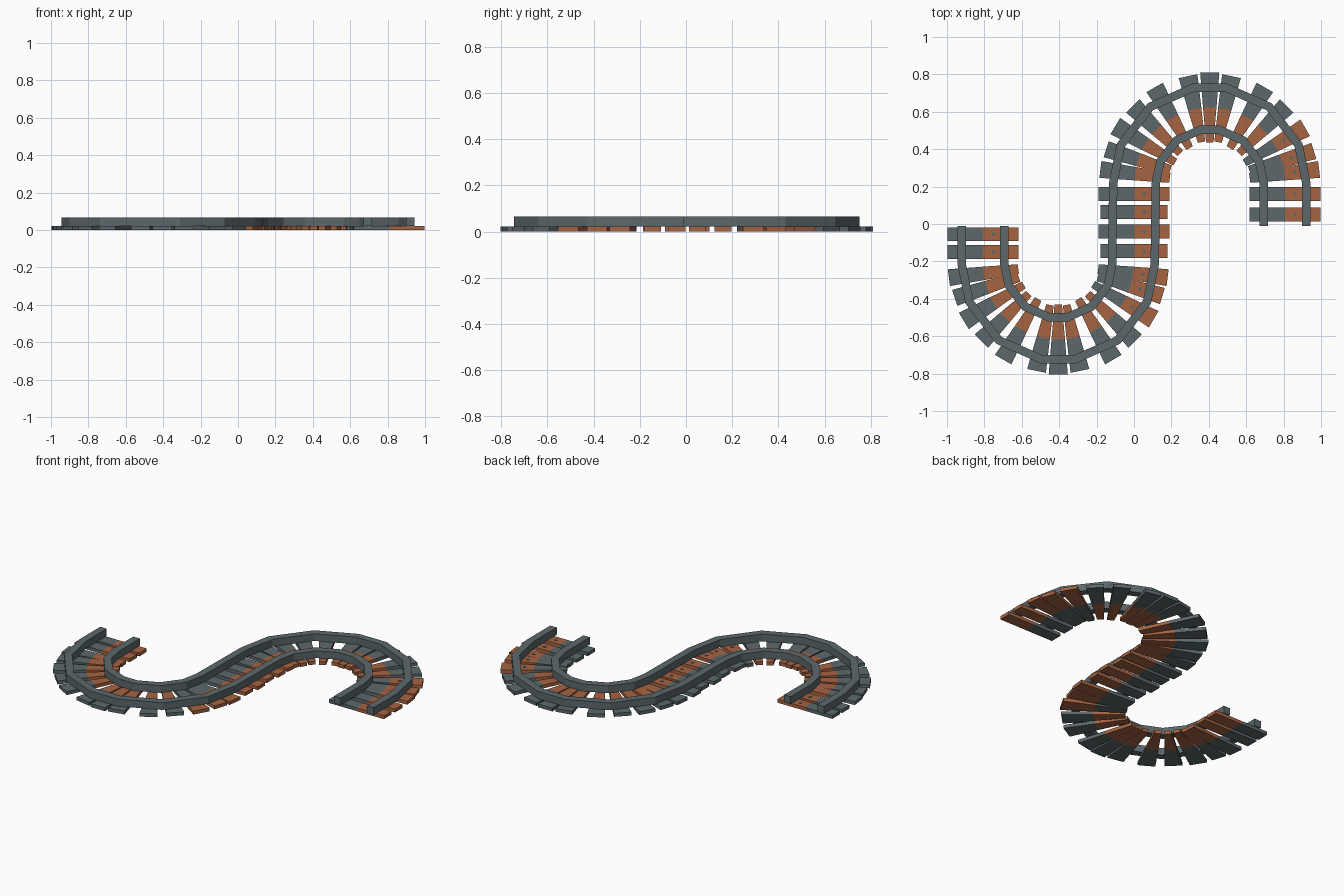
import bpy, bmesh
from math import radians, sin, cos
from mathutils import Vector as V

if "Cube" in bpy.data.objects:
    bpy.data.objects.remove(bpy.data.objects["Cube"])

def material(name, rgb):
    m = bpy.data.materials.new(name)
    m.diffuse_color = (*rgb, 1)
    m.use_nodes = True
    m.node_tree.nodes["Principled BSDF"].inputs["Base Color"].default_value = m.diffuse_color
    return m

GREY = material("slate grey", (0.107, 0.138, 0.15))
RUST = material("rust brown", (0.38, 0.127, 0.055))

UP, LOW = V((0.405, 0.22)), V((-0.405, -0.215))   # arc centres
R, GAUGE, TOP = 0.402, 0.114, 0.021

def finish(bm, name, mats):
    bmesh.ops.recalc_face_normals(bm, faces=bm.faces)
    me = bpy.data.meshes.new(name)
    bm.to_mesh(me)
    bm.free()
    for m in mats:
        me.materials.append(m)
    ob = bpy.data.objects.new(name, me)
    bpy.context.collection.objects.link(ob)

def loft(bm, sections, mats=None):
    """Skin a list of 4-point sections, capped at both ends."""
    rings = [[bm.verts.new(p) for p in s] for s in sections]
    for k, (a, b) in enumerate(zip(rings, rings[1:])):
        for i in range(4):
            j = (i + 1) % 4
            f = bm.faces.new((a[i], a[j], b[j], b[i]))
            f.material_index = mats[k] if mats else 0
    for ring, k in ((rings[0], 0), (rings[-1], -1)):
        bm.faces.new(ring).material_index = mats[k] if mats else 0

# Rails: square bars following the S path
ARC = (0, 23, 52, 80, 100, 128, 157, 180)

def rail(name, side):
    ru, rl = R + side * GAUGE, R - side * GAUGE
    pts = [V((UP.x + ru, -0.01))]
    pts += [UP + ru * V((cos(radians(a)), sin(radians(a)))) for a in ARC]
    pts += [LOW + rl * V((cos(radians(a)), -sin(radians(a)))) for a in ARC]
    pts.append(V((LOW.x - rl, -0.01)))
    sections = []
    for i, p in enumerate(pts):
        d0 = (p - pts[i - 1]).normalized() if i else (pts[1] - p).normalized()
        d1 = (pts[i + 1] - p).normalized() if i < len(pts) - 1 else d0
        d = (d0 + d1).normalized()
        n = V((-d.y, d.x)) * 0.0225 / d.dot(d0)
        a, b = p + n, p - n
        sections.append([(a.x, a.y, TOP), (b.x, b.y, TOP), (b.x, b.y, 0.066), (a.x, a.y, 0.066)])
    bm = bmesh.new()
    loft(bm, sections)
    finish(bm, name, [GREY])

rail("rail_outer_upper", 1)
rail("rail_outer_lower", -1)

# Sleepers: two-tone planks, pointing along u, widths at start / middle / end
count = 0

def sleeper(c, u, widths, half, rust_end, bolt):
    global count
    t = V((-u.y, u.x))
    sections = []
    for s, w in zip((-half, 0, half), widths):
        a, b = c + u * s + t * w, c + u * s - t * w
        sections.append([(a.x, a.y, 0), (b.x, b.y, 0), (b.x, b.y, TOP), (a.x, a.y, TOP)])
    bm = bmesh.new()
    loft(bm, sections, [0, 1] if rust_end else [1, 0])
    finish(bm, "sleeper_%02d" % count, [GREY, RUST])
    if bolt:   # small flat bolt head on the rust half
        p = c + u * (0.055 if rust_end else -0.055)
        bm = bmesh.new()
        vs = [[bm.verts.new((p.x + 0.01 * cos(k * 1.0472), p.y + 0.01 * sin(k * 1.0472), z))
               for k in range(6)] for z in (TOP - 0.002, TOP + 0.003)]
        for k in range(6):
            bm.faces.new((vs[0][k], vs[0][(k + 1) % 6], vs[1][(k + 1) % 6], vs[1][k]))
        bm.faces.new(vs[1])
        bm.faces.new(vs[0])
        finish(bm, "bolt_%02d" % count, [GREY])
    count += 1

# Straight sections: rust half always on the +x side
for x, ys in ((0.807, (0.05, 0.16)), (-0.807, (-0.055, -0.15)), (0, (0.16, 0.065, -0.04, -0.145))):
    for i, y in enumerate(ys):
        half = 0.19 if i % 2 == 0 or x else 0.178
        sleeper(V((x, y)), V((1, 0)), (0.037,) * 3, half, True, True)

# Curved sections: fanned wedge sleepers
for c, sgn in ((UP, 1), (LOW, -1)):
    for i, a in enumerate((7, 17, 30, 45, 60, 78.5, 90, 101.5, 120, 135, 149, 162, 173)):
        u = V((cos(radians(a)), sgn * sin(radians(a))))
        w = (0.026, 0.036, 0.045) if a < 20 or a > 160 else (0.02, 0.036, 0.051)
        half = 0.187 if i % 2 == 0 else 0.18
        rust_end = a < 38
        sleeper(c + u * R, u, w, half, rust_end, rust_end)
